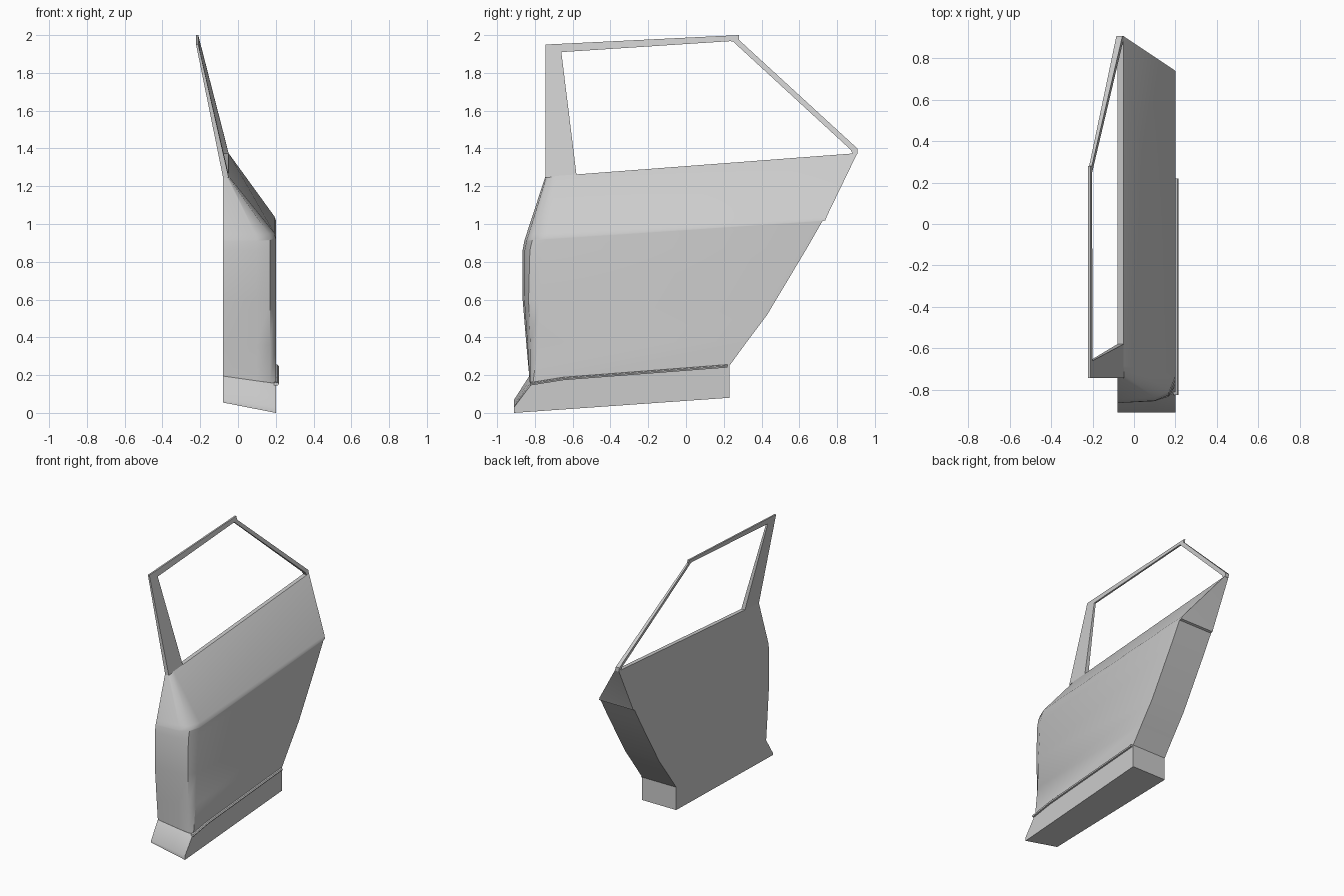
import bpy, bmesh, math

if "Cube" in bpy.data.objects:
    bpy.data.objects.remove(bpy.data.objects["Cube"])

def make_object(name, verts, faces, angle=42):
    me = bpy.data.meshes.new(name)
    me.from_pydata(verts, [], faces)
    bm = bmesh.new()
    bm.from_mesh(me)
    bmesh.ops.recalc_face_normals(bm, faces=bm.faces)
    bm.to_mesh(me)
    bm.free()
    ob = bpy.data.objects.new(name, me)
    bpy.context.collection.objects.link(ob)
    bpy.ops.object.select_all(action='DESELECT')
    ob.select_set(True)
    bpy.context.view_layer.objects.active = ob
    bpy.ops.object.shade_smooth_by_angle(angle=math.radians(angle))
    return ob

def loft(name, rings, angle=42):
    n = len(rings[0])
    verts = [p for r in rings for p in r]
    faces = [(i*n+j, i*n+(j+1) % n, (i+1)*n+(j+1) % n, (i+1)*n+j)
             for i in range(len(rings)-1) for j in range(n)]
    faces += [tuple(range(n)), tuple(range(len(verts)-n, len(verts)))]
    return make_object(name, verts, faces, angle)

# Horizontal section of the door: flat inside, rounded front corner, square rear
def section(yf, zf, yb, zb, xo, r, dz=0.0):
    pts = []
    for u, off in ((0, None), (0, 0), (.64, .01), (.89, .035), (1, .1), (1, None)):
        y = yb if off is None else yf + off*r
        z = zf + (zb-zf)*(y-yf)/(yb-yf)
        if off is not None:
            z += dz*(1-u)
        pts.append((-.08 + u*(xo+.08), y, z))
    return pts

# Rocker section at the foot of the door
loft("door_sill", [
    section(-.91, .00, .23, .08, .20, 0, .055),
    section(-.91, .03, .23, .11, .20, 0, .04),
    section(-.83, .155, .23, .25, .20, .15, .04)])

# Main panel with the sloping shoulder and a small ledge on the rear edge
loft("door_panel", [
    section(-.83, .155, .23, .25, .20, .2, .04),
    section(-.845, .36, .325, .38, .20, .6),
    section(-.865, .60, .43, .52, .20, .9),
    section(-.865, .86, .645, .88, .20, 1.1),
    section(-.856, .91, .722, 1.015, .20, 1.2),
    section(-.855, .915, .738, 1.02, .20, 1.2),
    section(-.845, .945, .745, 1.04, .193, 1.2),
    section(-.745, 1.25, .907, 1.375, -.05, .6)])

# Window frame, leaning inwards towards the roof
def frame_point(y, z, inner):
    low = 1.25 + .076*(y+.745)
    high = 1.95 + .049*(y+.745)
    t = (z-low)/(high-low)
    return (-.05 - .16*t - (.03 - .018*t)*inner, y, z)

outer = [(-.745, 1.245), (-.745, 1.95), (.28, 2.0), (.28, 1.975), (.907, 1.40), (.907, 1.37)]
opening = [(-.58, 1.262), (-.66, 1.91), (.235, 1.968), (.25, 1.965), (.87, 1.395), (.885, 1.37)]
loft("window_frame", [
    [frame_point(*a, 0), frame_point(*b, 0), frame_point(*b, 1), frame_point(*a, 1)]
    for a, b in zip(outer, opening)], 30)

# Thin moulding above the sill
loft("lower_trim", [
    [(x, y, z+d) for x, d in ((.19, -.007), (.212, -.007), (.216, .002), (.21, .008), (.19, .01))]
    for y, z in ((-.825, .152), (-.65, .18), (.22, .247))], 30)
